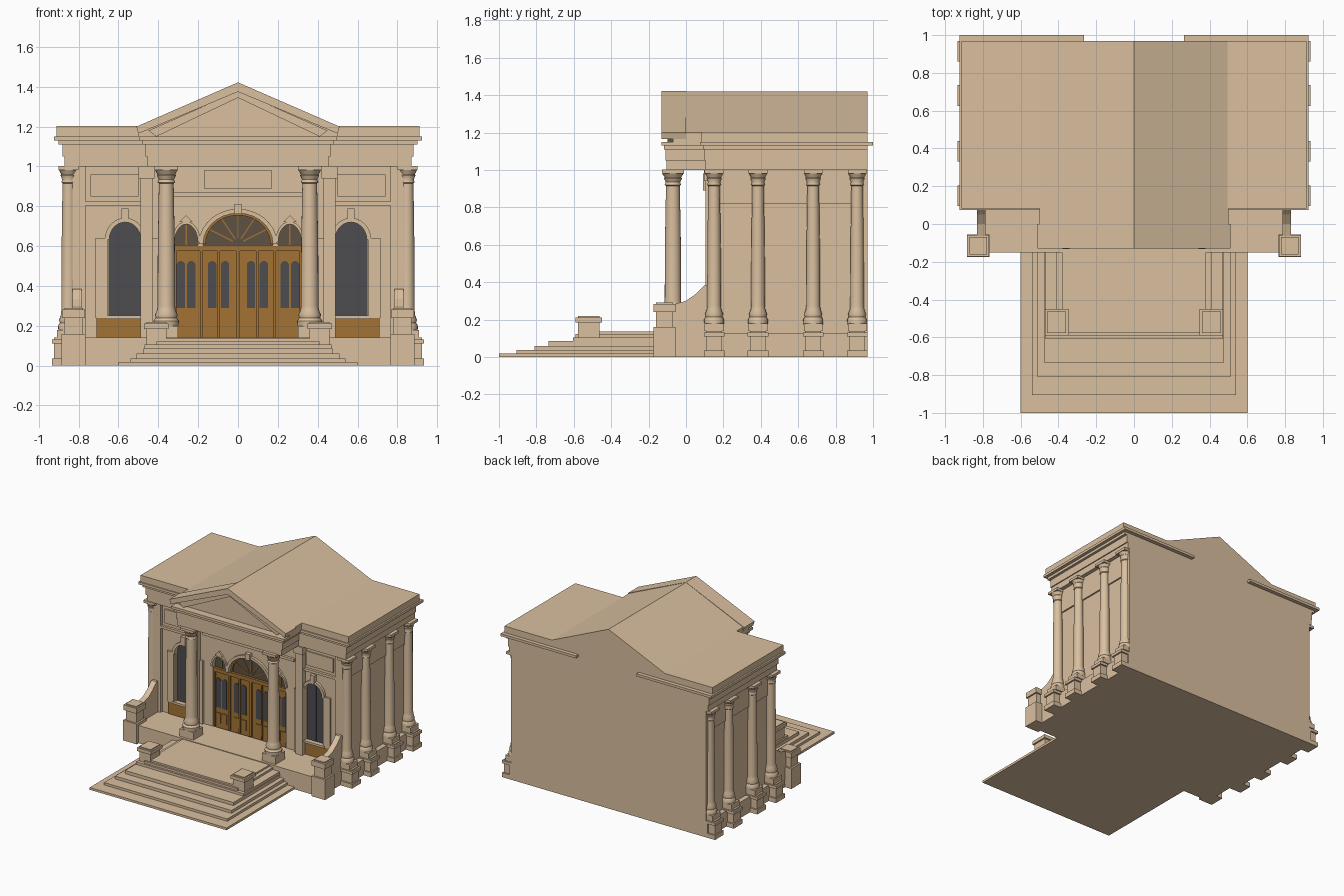
import bpy, bmesh, math
from mathutils import Vector

if "Cube" in bpy.data.objects:
    bpy.data.objects.remove(bpy.data.objects["Cube"])


def material(name, col):
    m = bpy.data.materials.new(name)
    m.diffuse_color = (*col, 1)
    m.use_nodes = True
    m.node_tree.nodes["Principled BSDF"].inputs["Base Color"].default_value = m.diffuse_color
    return m


STONE = material("tan stone", (0.70, 0.525, 0.35))
WOOD = material("brown wood", (0.36, 0.17, 0.035))
GLASS = material("grey glass", (0.075, 0.075, 0.08))
FAN = material("dark fanlight", (0.11, 0.085, 0.055))


def finish(name, bm, mat, smooth=False):
    bmesh.ops.recalc_face_normals(bm, faces=bm.faces)
    me = bpy.data.meshes.new(name)
    bm.to_mesh(me)
    bm.free()
    me.materials.append(mat)
    if smooth:
        for p in me.polygons:
            p.use_smooth = True
        me.set_sharp_from_angle(angle=math.radians(40))
    ob = bpy.data.objects.new(name, me)
    bpy.context.collection.objects.link(ob)
    return ob


def prism(name, pts, a, b, mat=STONE, axis="y"):
    """Extrude a closed outline (x,z along y, or y,z along x)."""
    bm = bmesh.new()
    place = (lambda u, w, t: (u, t, w)) if axis == "y" else (lambda u, w, t: (t, u, w))
    f = bm.faces.new([bm.verts.new(place(u, w, a)) for u, w in pts])
    new = bmesh.ops.extrude_face_region(bm, geom=[f])["geom"]
    shift = Vector(place(0, 0, b - a))
    bmesh.ops.translate(bm, vec=shift, verts=[v for v in new if isinstance(v, bmesh.types.BMVert)])
    return finish(name, bm, mat)


def box(name, x0, x1, y0, y1, z0, z1, mat=STONE):
    return prism(name, [(x0, z0), (x1, z0), (x1, z1), (x0, z1)], y0, y1, mat)


def pair(name, x0, x1, *rest):
    box(name + "_right", x0, x1, *rest)
    box(name + "_left", -x1, -x0, *rest)


def arc(cx, r, zs, rise, n=14):
    return [(cx + r * math.cos(math.pi * i / n), zs + rise * math.sin(math.pi * i / n))
            for i in range(n + 1)]


def arch(cx, hw, z0, zs, rise):
    return [(cx - hw, z0), (cx + hw, z0)] + arc(cx, hw, zs, rise)


def arch_trim(name, cx, hw, w, zs, rise, y0, y1, mat=STONE):
    prism(name, arc(cx, hw + w, zs, rise + w) + arc(cx, hw, zs, rise)[::-1], y0, y1, mat)


def column(name, x, y, z0, z1, r):
    """Turned column: moulded base, tapered shaft, flared leafy capital."""
    prof = [(0, z0), (1.4, z0), (1.45, z0 + .025), (1.2, z0 + .04), (1.3, z0 + .055),
            (1.05, z0 + .08), (1.0, z0 + .1), (.97, z0 + .4), (.84, z1 - .085), (1.0, z1 - .08),
            (.88, z1 - .065), (1.1, z1 - .045), (1.0, z1 - .04), (1.35, z1 - .015), (0, z1 - .015)]
    bm = bmesh.new()
    n = 20
    rings = [[bm.verts.new((x + p * r * math.cos(2 * math.pi * i / n),
                            y + p * r * math.sin(2 * math.pi * i / n), z)) for i in range(n)]
             for p, z in prof[1:-1]]
    for a, b in zip(rings, rings[1:]):
        for i in range(n):
            bm.faces.new((a[i], a[(i + 1) % n], b[(i + 1) % n], b[i]))
    bm.faces.new(rings[0])
    bm.faces.new(rings[-1])
    finish(name, bm, STONE, True)
    box(name + "_abacus", x - 1.35 * r, x + 1.35 * r, y - 1.35 * r, y + 1.35 * r, z1 - .018, z1 + .002)


def pedestal(name, cx, cy, w, d, z1, cap):
    box(name, cx - w, cx + w, cy - d, cy + d, 0, z1 - cap)
    e = .012
    box(name + "_cap", cx - w - e, cx + w + e, cy - d - e, cy + d + e, z1 - cap, z1 - .008)
    box(name + "_top", cx - w, cx + w, cy - d, cy + d, z1 - .008, z1)


# main hall with recessed door and window openings
body = box("hall_walls", -.83, .83, .145, .97, 0, 1.05)
cutters = [box("cut_door", -.32, .32, .1, .18, .13, .60),
           prism("cut_fan", arch(0, .175, .5, .61, .155), .1, .18)]
for s in (-1, 1):
    cutters.append(prism("cut_side_fan", arch(s * .26, .06, .5, .62, .09), .1, .18))
    cutters.append(prism("cut_window", arch(s * .567, .08, .25, .63, .09), .1, .175))
for c in cutters:
    m = body.modifiers.new("opening", "BOOLEAN")
    m.operation, m.solver, m.object = "DIFFERENCE", "EXACT", c
    bpy.context.view_layer.objects.active = body
    bpy.ops.object.modifier_apply(modifier=m.name)
    bpy.data.objects.remove(c)

# doors, panes and fanlights
box("doors", -.32, .32, .168, .182, .13, .60, WOOD)
for s in (-1, 1):
    for x in (.065, .13, .235, .287):
        prism("door_pane", arch(s * x, .021, .29, .505, .02) , .164, .169, GLASS)
        box("door_lower_panel", s * x - .021, s * x + .021, .162, .169, .17, .25, WOOD)
    for x in (.005, .097, .185, .315):
        box("door_post", s * x - .006, s * x + .006, .155, .17, .14, .59, WOOD)
    prism("side_fanlight", arch(s * .26, .06, .59, .62, .09), .170, .182, FAN)
    arch_trim("side_fan_trim", s * .26, .058, .014, .62, .09, .13, .15)
    prism("side_fan_peak", [(s * .26 - .035, .72), (s * .26 + .035, .72), (s * .26, .755)], .13, .15)
    box("side_fan_bar", s * .26 - .004, s * .26 + .004, .163, .171, .6, .705, WOOD)
box("door_transom", -.32, .32, .15, .17, .575, .605, WOOD)
prism("fanlight", arch(0, .175, .59, .61, .155), .170, .182, FAN)
arch_trim("fan_wood_rim", 0, .163, .012, .61, .145, .155, .172, WOOD)
arch_trim("fan_stone_trim", 0, .175, .022, .61, .155, .125, .15)
box("fan_keystone", -.02, .02, .115, .15, .76, .81)
for a in (30, 60, 90, 120, 150):
    c, s = math.cos(math.radians(a)), math.sin(math.radians(a))
    w = .003
    prism("fan_spoke", [(.03 * c + w * s, .61 + .03 * s - w * c), (.165 * c + w * s, .61 + .147 * s - w * c),
                        (.165 * c - w * s, .61 + .147 * s + w * c), (.03 * c - w * s, .61 + .03 * s + w * c)],
          .163, .171, WOOD)

# facade windows, surrounds and wall mouldings
for s in (-1, 1):
    cx = s * .567
    prism("window_glass", arch(cx, .08, .25, .63, .09), .165, .177, GLASS)
    box("window_mullion", cx - .004, cx + .004, .16, .166, .25, .715, GLASS)
    arch_trim("window_arch_trim", cx, .08, .022, .63, .09, .125, .15)
    box("window_keystone", cx - .018, cx + .018, .118, .15, .72, .79)
    box("window_apron", s * .595 - .115, s * .595 + .115, .137, .146, .14, .24, WOOD)
    box("window_sill", cx - .1, cx + .1, .125, .15, .235, .252)
pair("window_outer_strip", .655, .715, .13, .15, .24, .64)
pair("window_inner_strip", .40, .475, .13, .15, .14, .64)
pair("string_course", .48, .77, .125, .15, .805, .825)
pair("upper_wall_panel", .50, .74, .135, .15, .85, .96)
pair("corner_pilaster", .765, .83, .12, .15, .14, 1.0)
pair("porch_pilaster", .43, .49, .105, .15, .14, 1.0)
pair("porch_pilaster_capital", .42, .50, .095, .15, .94, 1.0)
box("porch_lintel", -.40, .40, .125, .15, .85, .87)
box("plaque", -.17, .17, .09, .15, .89, .98)

# side walls: base course, upper band, pedestals and columns
pair("base_course", .82, .868, .13, .97, 0, .125)
pair("side_upper_band", .82, .842, .145, .97, .82, 1.0)
pair("rear_corner_wall", .82, .855, .93, .97, 0, 1.0)
for s in (-1, 1):
    for y in (.15, .385, .68, .915):
        d = .043
        pedestal("side_pedestal", s * .873, y, .05, d, .14, .03)
        box("side_pedestal_foot", s * .873 - .06, s * .873 + .06, y - .055, y + .055, 0, .035)
        box("side_plinth", s * .858 - .05, s * .858 + .05, y - .05, y + .05, .14, .18)
        column("side_column", s * .85, y, .175, 1.0, .037)

# terrace with curved cheek walls and end pedestals
box("terrace", -.79, .79, -.15, .15, 0, .14)
for s in (-1, 1):
    prism("cheek_wall", [(-.07, 0), (-.07, .28), (0, .30), (.05, .335), (.1, .385), (.15, .385), (.15, 0)],
          s * .785, s * .83, STONE, "x")
    pedestal("terrace_pedestal", s * .825, -.115, .046, .046, .29, .05)
    box("terrace_pedestal_foot", s * .825 - .06, s * .825 + .06, -.175, -.055, 0, .16)
    box("porch_plinth", s * .36 - .06, s * .36 + .06, -.13, -.01, .14, .2)
    column("porch_column", s * .36, -.07, .2, 1.0, .044)

# stairs: nested slabs, then small side steps and front pedestals
for hx, y, z in ((.60, -1, .018), (.54, -.905, .037), (.51, -.81, .06), (.475, -.735, .085),
                 (.47, -.605, .105), (.41, -.59, .122), (.38, -.575, .135)):
    box("step", -hx, hx, y, -.14, 0, z)
for s in (-1, 1):
    pedestal("stair_pedestal", s * .41, -.52, .05, .058, .22, .035)

# entablature: stacked layers over the hall and over the porch
for name, z0, z1, hx, yf, px, py in (("architrave", 1.0, 1.05, .872, .105, .455, -.105),
                                     ("frieze", 1.05, 1.11, .88, .10, .465, -.11),
                                     ("bed_moulding", 1.11, 1.13, .90, .09, .48, -.118),
                                     ("cornice", 1.13, 1.15, .925, .075, .495, -.13)):
    box("hall_" + name, -hx, hx, yf, .97, z0, z1)
    box("porch_" + name, -px, px, py, .2, z0, z1)
box("wing_roof", -.912, .912, .083, .97, 1.15, 1.202)
pair("rear_cornice", .265, .925, .96, 1.0, 1.13, 1.15)

# gable roof with recessed pediment and raking cornice
prism("gable_roof", [(-.5, 1.15), (.5, 1.15), (.5, 1.2), (0, 1.42), (-.5, 1.2)], -.07, .97)
prism("raking_cornice", [(-.51, 1.2), (0, 1.422), (.51, 1.2), (.5, 1.165), (0, 1.375), (-.5, 1.165)], -.13, 0)
prism("raking_moulding", [(-.45, 1.18), (0, 1.378), (.45, 1.18), (.41, 1.15), (0, 1.345), (-.41, 1.15)], -.1, 0)
